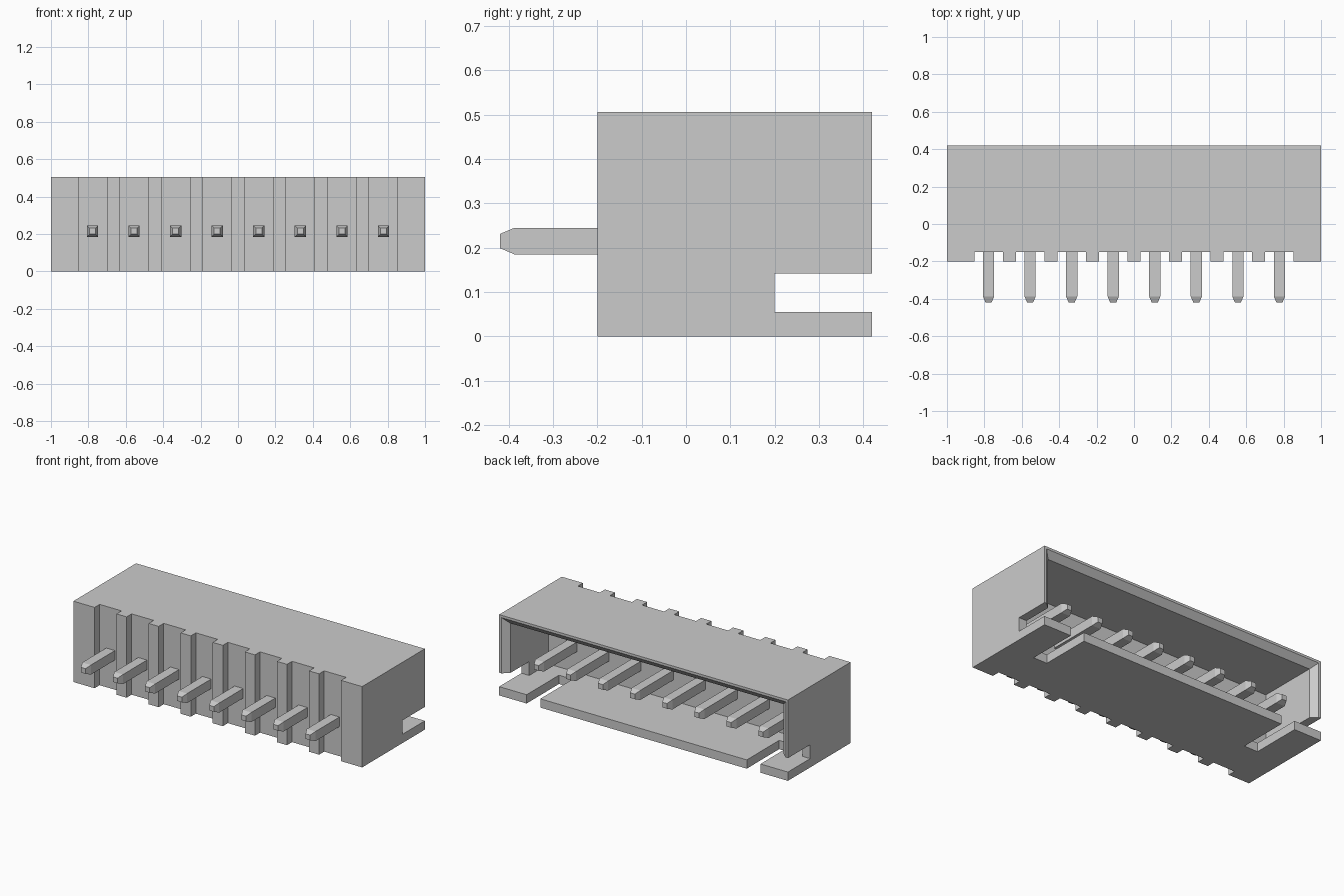
import bpy
import bmesh

cube = bpy.data.objects.get("Cube")
if cube:
    bpy.data.objects.remove(cube, do_unlink=True)

grey = bpy.data.materials.new("light_grey")
grey.use_nodes = True
COLOUR = (0.6, 0.6, 0.6, 1)
grey.diffuse_color = COLOUR
grey.node_tree.nodes["Principled BSDF"].inputs["Base Color"].default_value = COLOUR


def loft(name, sections):
    """Join rectangles (y, x0, x1, z0, z1) along y into a closed solid."""
    bm = bmesh.new()
    rings = [[bm.verts.new(p) for p in ((x0, y, z0), (x1, y, z0), (x1, y, z1), (x0, y, z1))]
             for y, x0, x1, z0, z1 in sections]
    for a, b in zip(rings, rings[1:]):
        for i in range(4):
            j = (i + 1) % 4
            bm.faces.new((a[i], a[j], b[j], b[i]))
    bm.faces.new(rings[0])
    bm.faces.new(rings[-1])
    bmesh.ops.recalc_face_normals(bm, faces=bm.faces)
    mesh = bpy.data.meshes.new(name)
    bm.to_mesh(mesh)
    bm.free()
    mesh.materials.append(grey)
    obj = bpy.data.objects.new(name, mesh)
    bpy.context.collection.objects.link(obj)
    return obj


def box(name, x, y, z):
    return loft(name, [(y[0], *x, *z), (y[1], *x, *z)])


def cut(target, cutter):
    cutter.hide_render = True
    mod = target.modifiers.new("cut", 'BOOLEAN')
    mod.operation = 'DIFFERENCE'
    mod.solver = 'EXACT'
    mod.object = cutter
    bpy.context.view_layer.objects.active = target
    bpy.ops.object.modifier_apply(modifier=mod.name)
    bpy.data.objects.remove(cutter, do_unlink=True)


FRONT, BACK, TOP = -0.2, 0.42, 0.506
OUT = BACK + 0.03
PLATE = 0.055
PITCH = 0.2222
pin_xs = [(i - 3.5) * PITCH for i in range(8)]

# Housing shell with an open back and a flared rim on the top and sides
housing = box("housing", (-1, 1), (FRONT, BACK), (0, TOP))
cut(housing, loft("cavity", [
    (0.01, -0.946, 0.946, PLATE, TOP - 0.053),
    (0.386, -0.946, 0.946, PLATE, TOP - 0.053),
    (BACK, -0.985, 0.985, PLATE, TOP - 0.015),
    (OUT, -0.985, 0.985, PLATE, TOP - 0.015)]))

# Full-height grooves around the pins on the front
for x in pin_xs:
    cut(housing, box("groove", (x - 0.076, x + 0.076), (FRONT - 0.1, -0.15), (-0.1, TOP + 0.1)))

# Side wall notches and floor plate slots, mirrored
for s in (-1, 1):
    cut(housing, box("notch", sorted((s * 0.9, s * 1.1)), (0.2, OUT), (PLATE, 0.142)))
    cut(housing, box("slot", sorted((s * 0.715, s * 0.81)), (0.1, OUT), (-0.1, 0.1)))

# Square contact pins with tapered ends
PIN_Z = 0.215
for n, x in enumerate(pin_xs):
    loft(f"pin_{n + 1}", [(y, x - r, x + r, PIN_Z - r, PIN_Z + r) for y, r in
                          ((-0.42, 0.016), (-0.387, 0.03), (0.337, 0.03), (0.37, 0.016))])
